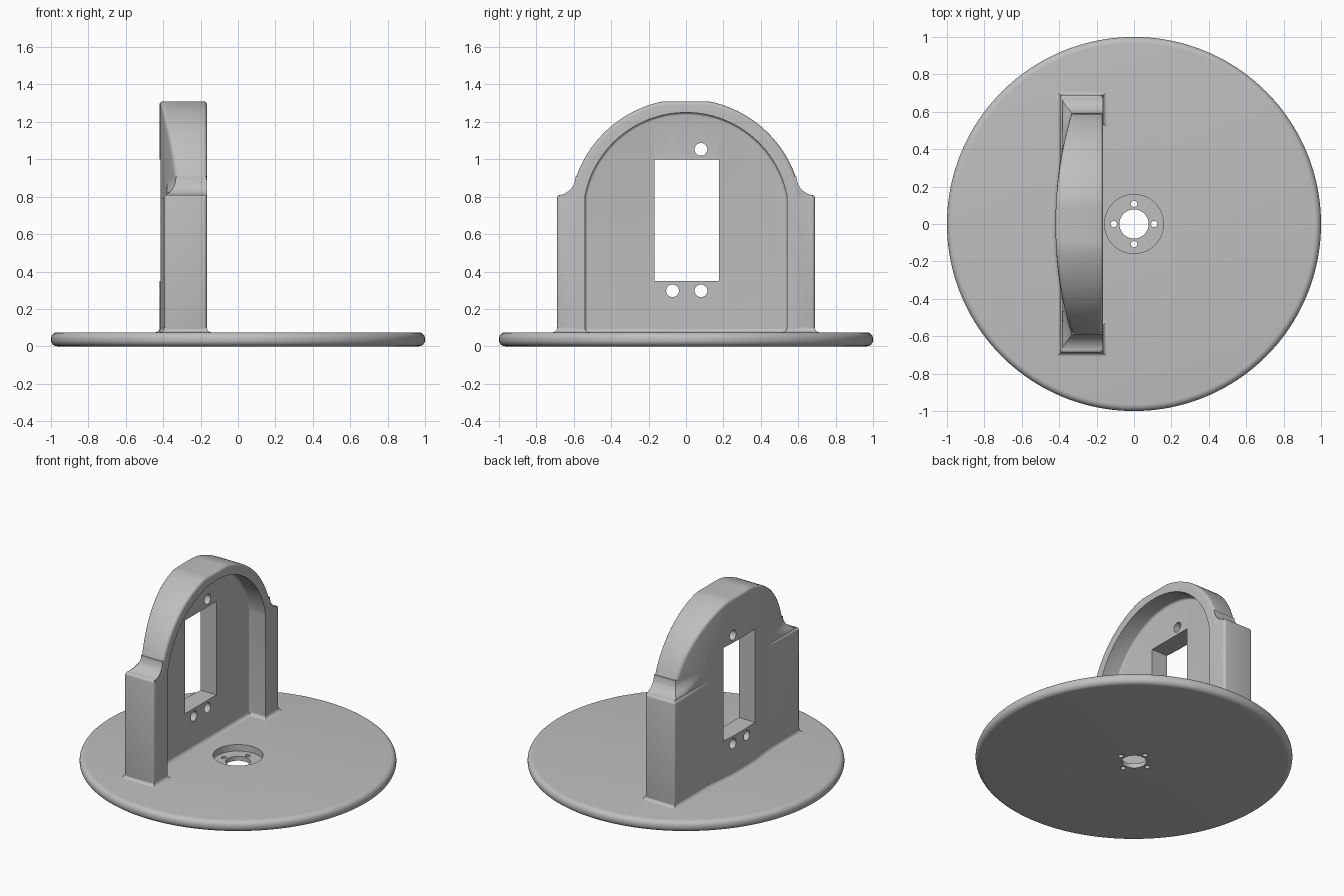
import bpy, bmesh
from math import sin, cos, pi, sqrt, radians
from mathutils import Vector

if "Cube" in bpy.data.objects:
    bpy.data.objects.remove(bpy.data.objects["Cube"])

grey = bpy.data.materials.new("light_grey")
grey.use_nodes = True
COLOR = (0.52, 0.52, 0.52, 1)
grey.diffuse_color = COLOR
grey.node_tree.nodes["Principled BSDF"].inputs["Base Color"].default_value = COLOR

FRONT, BACK, FLOOR = -0.165, -0.395, 0.075
RECESS = -0.29


def finish(name, bm):
    bmesh.ops.recalc_face_normals(bm, faces=bm.faces)
    mesh = bpy.data.meshes.new(name)
    bm.to_mesh(mesh)
    bm.free()
    ob = bpy.data.objects.new(name, mesh)
    bpy.context.collection.objects.link(ob)
    mesh.materials.append(grey)
    return ob


def apply(ob, mod):
    bpy.context.view_layer.objects.active = ob
    bpy.ops.object.modifier_apply(modifier=mod.name)


def bevel(ob, width, segments):
    m = ob.modifiers.new("bevel", "BEVEL")
    m.width, m.segments = width, segments
    m.limit_method, m.angle_limit = "ANGLE", radians(40)
    apply(ob, m)


def boolean(ob, other, op):
    m = ob.modifiers.new("boolean", "BOOLEAN")
    m.object, m.operation, m.solver = other, op, "EXACT"
    apply(ob, m)
    bpy.data.objects.remove(other)


def box(name, lo, hi):
    bm = bmesh.new()
    bmesh.ops.create_cube(bm, size=1)
    lo, hi = Vector(lo), Vector(hi)
    for v in bm.verts:
        v.co = (lo + hi) / 2 + v.co * (hi - lo)
    return finish(name, bm)


def cylinder(name, radius, length, center, axis="Z", sides=32):
    bm = bmesh.new()
    bmesh.ops.create_cone(bm, cap_ends=True, segments=sides, radius1=radius,
                          radius2=radius, depth=length)
    for v in bm.verts:
        if axis == "X":
            v.co = Vector((v.co.z, v.co.x, v.co.y))
        v.co += Vector(center)
    return finish(name, bm)


def bow(y):
    """Gently curved rear face of the arch."""
    return -0.42 + 2.05 - sqrt(2.05 ** 2 - y * y)


def arch_slab(name, radius, width, top, bottom, levels, n=64):
    """Arched solid lofted along x; each level is (x function, inset)."""
    bm = bmesh.new()
    rings = []
    for x_at, d in levels:
        ys = [-(width - d) * cos(pi * i / n) for i in range(n + 1)]
        upper = [bm.verts.new((x_at(y), y, min(0.7 + sqrt((radius - d) ** 2 - y * y), top - d)))
                 for y in ys]
        lower = [bm.verts.new((x_at(y), y, bottom)) for y in ys]
        rings.append((upper, lower))
    for u, l in (rings[0], rings[-1]):
        for i in range(n):
            bm.faces.new((u[i], u[i + 1], l[i + 1], l[i]))
    for (ua, la), (ub, lb) in zip(rings, rings[1:]):
        a, b = ua + la[::-1], ub + lb[::-1]
        for i in range(len(a)):
            j = (i + 1) % len(a)
            bm.faces.new((a[i], a[j], b[j], b[i]))
    return finish(name, bm)


def fillet(name, outline, z, r, limit=None, steps=8):
    """Concave flare around a counter-clockwise outline, optionally clamped."""
    bm = bmesh.new()
    pts = [Vector(p) for p in outline]
    offs = []
    for i, p in enumerate(pts):
        e1, e2 = (p - pts[i - 1]).normalized(), (pts[(i + 1) % len(pts)] - p).normalized()
        n1, n2 = Vector((e1.y, -e1.x)), Vector((e2.y, -e2.x))
        offs.append((n1 + n2) / (1 + n1.dot(n2)))
    rings = []
    for k in range(-1, steps + 1):
        t = max(k, 0) * pi / 2 / steps
        d, h = r * (1 - sin(t)) - 0.001, r * (1 - cos(t)) - (0.02 if k < 0 else 0)
        ring = []
        for p, o in zip(pts, offs):
            q = p + o * d
            if limit:
                x0, x1, w = limit
                q = Vector((min(max(q.x, min(x0, p.x)), x1), min(max(q.y, -w), w)))
            ring.append(bm.verts.new((q.x, q.y, z + h)))
        rings.append(ring)
    for a, b in zip(rings, rings[1:]):
        for i in range(len(a)):
            j = (i + 1) % len(a)
            bm.faces.new((a[i], a[j], b[j], b[i]))
    bm.faces.new(rings[0][::-1])
    bm.faces.new(rings[-1])
    return finish(name, bm)


def rounding(r, steps=4):
    """Pairs of (inset, depth) around a quarter circle."""
    return [(r * (1 - sin(a * pi / 2 / steps)), r * (1 - cos(a * pi / 2 / steps)))
            for a in range(steps + 1)]


# Round base plate with a counterbored hub and four screw holes
base = cylinder("base_plate", 1, FLOOR, (0, 0, FLOOR / 2), sides=160)
bevel(base, 0.034, 6)
boolean(base, cylinder("hub_cutter", 0.158, 0.2, (0, 0, 0.13), sides=64), "DIFFERENCE")
boolean(base, cylinder("hub_hole_cutter", 0.078, 0.4, (0, 0, 0), sides=48), "DIFFERENCE")
for k in range(4):
    a = k * pi / 2
    boolean(base, cylinder("screw_cutter", 0.017, 0.4, (0.108 * cos(a), 0.108 * sin(a), 0), sides=20),
            "DIFFERENCE")

# Arched upright with a bowed back
front_levels = [(lambda y, e=d: FRONT - e, inset) for inset, d in rounding(0.02)]
back_levels = [(lambda y, e=d: bow(y) + e, inset) for inset, d in reversed(rounding(0.02))]
upright = arch_slab("upright", 0.622, 0.605, 1.31, 0.05, front_levels + back_levels)

# Wide lower block and the flared shoulders above it
block = box("lower_block", (BACK, -0.69, 0.045), (FRONT - 0.001, 0.69, 0.81))
bevel(block, 0.018, 4)
boolean(upright, block, "UNION")
steps = 24
W = 0.592
section = [(FRONT - 0.002, -W), (FRONT - 0.002, W)]
section += [(bow(y), y) for y in (W - 2 * W * i / steps for i in range(steps + 1))]
boolean(upright, fillet("shoulders", section, 0.807, 0.1, (BACK + 0.012, FRONT - 0.002, 0.677)), "UNION")

# Arched recess in the front
recess_levels = [(lambda y: 0.0, 0)]
recess_levels += [(lambda y, e=d: RECESS + e, inset) for inset, d in reversed(rounding(0.015))]
boolean(upright, arch_slab("recess_cutter", 0.55, 0.54, 1.25, 0.03, recess_levels), "DIFFERENCE")

# Rectangular window with two screw holes above and below
boolean(upright, box("window_cutter", (-0.6, -0.168, 0.35), (0, 0.176, 1.0)), "DIFFERENCE")
for y in (-0.072, 0.08):
    for z in (0.297, 1.053):
        boolean(upright, cylinder("hole_cutter", 0.034, 0.8, (-0.3, y, z), "X"), "DIFFERENCE")

# Flare where the upright meets the base
foot = [(FRONT, -0.69), (FRONT, -0.54), (RECESS, -0.54), (RECESS, 0.54), (FRONT, 0.54), (FRONT, 0.69)]
foot += [(min(BACK, bow(y)), y) for y in (0.69 - 1.38 * i / steps for i in range(steps + 1))]
foot_flare = fillet("foot_flare", foot, FLOOR, 0.025)

for ob in (base, upright, foot_flare):
    bpy.ops.object.select_all(action="DESELECT")
    ob.select_set(True)
    bpy.context.view_layer.objects.active = ob
    bpy.ops.object.shade_smooth_by_angle(angle=radians(35))
